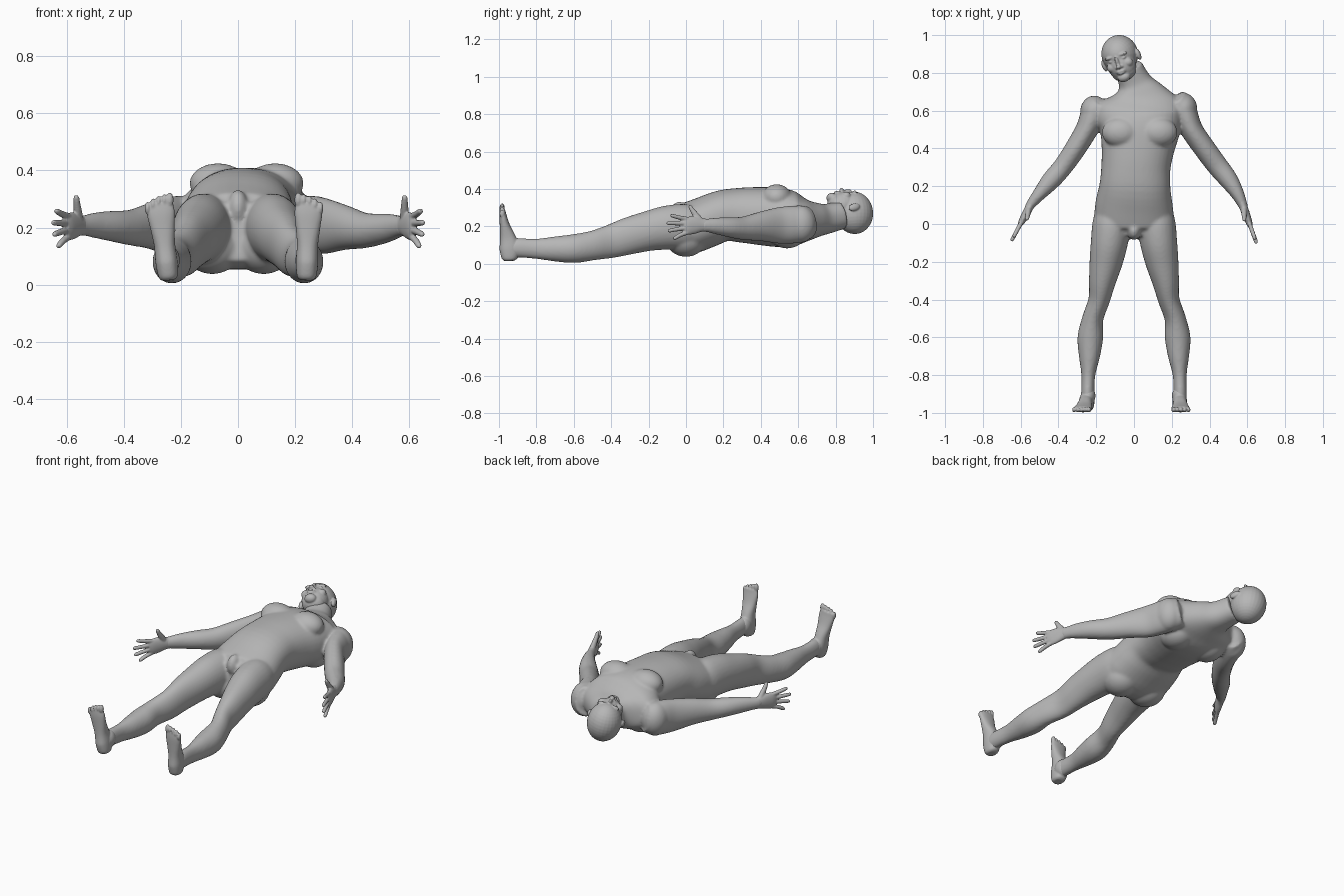
import bpy, bmesh, math
from mathutils import Matrix, Vector

skin = bpy.data.materials.new("grey_skin")
skin.diffuse_color = (0.47, 0.47, 0.47, 1)


def tube(bm, sections, up=(0, 0, 1), power=2.0, n=28, sub=4):
    """Loft of rounded rings; each section is x, y, z, half width, half height."""
    P = [Vector(s) for s in sections]
    pts = []
    for i in range(len(P) - 1):
        a, b, c, d = P[max(i - 1, 0)], P[i], P[i + 1], P[min(i + 2, len(P) - 1)]
        for k in range(sub):
            t = k / sub
            pts.append(0.5 * (2 * b + (c - a) * t + (2 * a - 5 * b + 4 * c - d) * t * t
                              + (3 * b - a - 3 * c + d) * t ** 3))
    pts.append(P[-1])
    rings = []
    for i, p in enumerate(pts):
        q0, q1 = pts[max(i - 1, 0)], pts[min(i + 1, len(pts) - 1)]
        t = Vector(q1[:3]) - Vector(q0[:3])
        w = t.cross(Vector(up)).normalized()
        v = w.cross(t).normalized()
        ring = []
        for k in range(n):
            a = 2 * math.pi * k / n
            c, s = math.cos(a), math.sin(a)
            c = math.copysign(abs(c) ** (2 / power), c)
            s = math.copysign(abs(s) ** (2 / power), s)
            ring.append(bm.verts.new(Vector(p[:3]) + w * (c * p[3]) + v * (s * p[4])))
        rings.append(ring)
    for r0, r1 in zip(rings, rings[1:]):
        for k in range(n):
            bm.faces.new((r0[k], r0[(k + 1) % n], r1[(k + 1) % n], r1[k]))
    bm.faces.new(rings[0][::-1])
    bm.faces.new(rings[-1])


def blob(bm, loc, radii, frame=Matrix(), tilt=0):
    """Ellipsoid, optionally tilted about the local x axis."""
    m = frame @ Matrix.Translation(loc) @ Matrix.Rotation(tilt, 4, 'X') @ Matrix.Diagonal((*radii, 1))
    bmesh.ops.create_uvsphere(bm, u_segments=28, v_segments=18, radius=1, matrix=m)


def finish(bm, name, voxel, smooth):
    """Fuse the overlapping pieces into one smooth skin."""
    bmesh.ops.recalc_face_normals(bm, faces=bm.faces)
    me = bpy.data.meshes.new(name)
    bm.to_mesh(me)
    bm.free()
    me.materials.append(skin)
    ob = bpy.data.objects.new(name, me)
    bpy.context.collection.objects.link(ob)
    r = ob.modifiers.new("fuse", 'REMESH')
    r.mode, r.voxel_size, r.use_smooth_shade = 'VOXEL', voxel, True
    s = ob.modifiers.new("relax", 'SMOOTH')
    s.factor, s.iterations = 0.5, smooth


# Torso and neck
body = bmesh.new()
tube(body, [(0, -.07, .185, .13, .10), (0, 0, .185, .205, .135), (0, .1, .22, .205, .138),
            (.005, .2, .257, .188, .137), (.01, .3, .26, .183, .147), (.02, .4, .255, .193, .155),
            (.03, .5, .247, .215, .158), (.025, .58, .235, .24, .145), (.025, .645, .232, .225, .113),
            (.02, .70, .235, .145, .092), (.005, .75, .24, .09, .08), (-.03, .83, .26, .075, .075)],
     power=2.25, n=40)
# Chest, buttocks, shoulder blades and groin
for x, s in ((-.07, -1), (.13, 1)):
    blob(body, (x, .485, .355), (.1, .08, .07))
    blob(body, (s * .09, .0, .135), (.105, .11, .098))
    blob(body, (.03 + s * .11, .54, .16), (.09, .1, .078))
blob(body, (0, -.035, .27), (.036, .05, .062))

# Legs
for s in (-1, 1):
    tube(body, [(s * x, y, z, rx, rz) for x, y, z, rx, rz in (
        (.11, .08, .21, .09, .10), (.118, 0, .2, .102, .12), (.131, -.1, .193, .098, .118),
        (.148, -.2, .175, .088, .107), (.167, -.3, .15, .072, .10), (.184, -.4, .12, .057, .09),
        (.218, -.5, .097, .056, .079), (.231, -.6, .081, .068, .077), (.236, -.7, .079, .056, .067),
        (.242, -.8, .08, .037, .054), (.245, -.9, .085, .035, .052), (.243, -.95, .08, .035, .05))])

# Arms
left_arm = [(-.17, .64, .225, .065, .085), (-.21, .585, .212, .07, .10), (-.25, .5, .205, .06, .098),
            (-.31, .40, .205, .056, .08), (-.375, .305, .2, .052, .063), (-.44, .23, .205, .05, .054),
            (-.5, .16, .208, .036, .045), (-.545, .105, .207, .026, .035), (-.56, .08, .205, .022, .035)]
right_arm = [(.215, .66, .225, .065, .085), (.26, .60, .212, .07, .10), (.305, .5, .205, .06, .098),
             (.37, .405, .2, .058, .08), (.44, .31, .19, .056, .063), (.5, .235, .195, .05, .054),
             (.545, .165, .202, .037, .045), (.574, .105, .205, .026, .035), (.582, .08, .205, .022, .035)]
for arm in (left_arm, right_arm):
    tube(body, arm)
    x, y, z = arm[1][:3]
    blob(body, (x, y + .01, z), (.075, .085, .1))
finish(body, "body", .0075, 10)

# Hands, thumbs up with spread fingers
for name, wrist, d, s in (("left_hand", (-.545, .105), (-.47, -.88), -1),
                          ("right_hand", (.574, .105), (.34, -.94), 1)):
    bm = bmesh.new()

    def at(along, z, r, rz, inward=0):
        return (wrist[0] + d[0] * along - s * inward, wrist[1] + d[1] * along, z, r, rz)

    tube(bm, [at(-.02, .206, .024, .034), at(.02, .207, .022, .036), at(.06, .207, .021, .046),
              at(.1, .203, .018, .048), at(.125, .2, .012, .04)])
    for z0, z1, tip in ((.237, .257, .2), (.215, .217, .222), (.193, .177, .215), (.171, .137, .185)):
        zm = (z0 + z1) / 2
        tube(bm, [at(.09, z0, .012, .012), at((.1 + tip) / 2, zm, .0115, .0115),
                  at(tip - .01, z1, .01, .01), at(tip, z1, .005, .005)], n=12)
    tube(bm, [at(.025, .22, .017, .02), at(.05, .252, .015, .018, .008), at(.075, .285, .012, .013, .016),
              at(.088, .305, .01, .01, .02), at(.093, .312, .005, .005, .02)], n=14)
    finish(bm, name, .004, 4)

# Feet, soles forward and toes up
for name, heel_x, toe_x, s in (("left_foot", -.243, -.276, -1), ("right_foot", .24, .248, 1)):
    bm = bmesh.new()

    def fx(z):
        return heel_x + (toe_x - heel_x) * (z - .02) / .28

    tube(bm, [(fx(z), y, z, rx, ry) for z, y, rx, ry in (
        (.016, -.945, .022, .025), (.03, -.945, .034, .042), (.08, -.943, .039, .054),
        (.14, -.953, .037, .042), (.2, -.968, .043, .028), (.25, -.977, .049, .02),
        (.285, -.98, .046, .014))], up=(0, -1, 0), power=2.3)
    # Ankle and toes
    blob(bm, (heel_x, -.91, .085), (.039, .05, .053))
    for i in range(5):
        blob(bm, (toe_x - s * (.037 - i * .0195), -.983, .297 - i * i * .0018),
             (.0135 if i == 0 else .0098, .014, .026 if i == 0 else .022))
    finish(bm, name, .004, 4)

# Head, tilted and turned to one side
frame = (Matrix.Translation((-.07, .88, .277)) @ Matrix.Rotation(math.radians(19), 4, 'Z')
         @ Matrix.Rotation(math.radians(-13), 4, 'Y'))
head = bmesh.new()
blob(head, (0, .02, -.005), (.096, .102, .114), frame)           # skull
blob(head, (0, -.035, .035), (.076, .088, .074), frame)          # face
blob(head, (0, -.075, .035), (.066, .05, .058), frame)           # jaw
blob(head, (0, -.102, .077), (.034, .026, .027), frame)          # chin
blob(head, (0, -.066, .093), (.03, .022, .018), frame)           # mouth
blob(head, (0, -.068, .109), (.022, .005, .006), frame)          # upper lip
blob(head, (0, -.079, .107), (.019, .006, .006), frame)          # lower lip
blob(head, (0, -.018, .108), (.011, .034, .014), frame, .3)      # nose bridge
blob(head, (0, -.042, .119), (.014, .011, .014), frame)          # nose tip
for s in (-1, 1):
    blob(head, (s * .013, -.045, .108), (.009, .008, .009), frame)   # nostril
    blob(head, (s * .034, .017, .096), (.03, .009, .013), frame)     # brow
    blob(head, (s * .033, -.004, .092), (.016, .008, .011), frame)   # eye
    blob(head, (s * .046, -.035, .075), (.027, .025, .025), frame)   # cheek
    blob(head, (s * .097, -.012, .004), (.013, .033, .02), frame, .25)  # ear
finish(head, "head", .004, 4)
